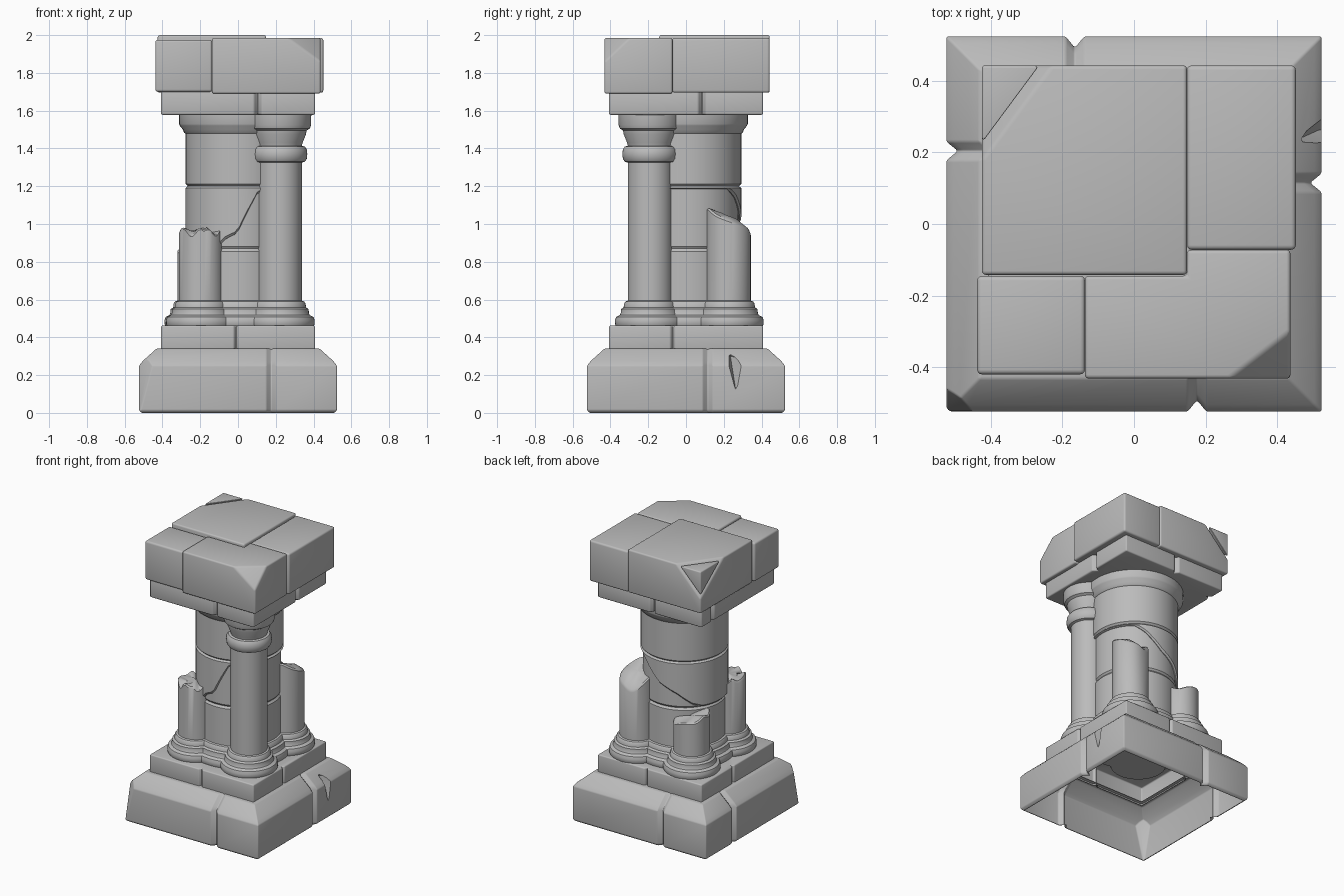
import bpy, bmesh, math
from mathutils import Vector

if "Cube" in bpy.data.objects:
    bpy.data.objects.remove(bpy.data.objects["Cube"])

STONE = bpy.data.materials.new("grey stone")
STONE.use_nodes = True
STONE.diffuse_color = (0.5, 0.5, 0.5, 1)
STONE.node_tree.nodes["Principled BSDF"].inputs["Base Color"].default_value = (0.5, 0.5, 0.5, 1)
PARTS = []


def finish(name, bm, bevel=0, cutter=None, drop=None):
    """Turn a bmesh into an object, bake its bevel and cut, open its caps."""
    bmesh.ops.recalc_face_normals(bm, faces=bm.faces)
    mesh = bpy.data.meshes.new(name)
    bm.to_mesh(mesh)
    bm.free()
    mesh.materials.append(STONE)
    ob = bpy.data.objects.new(name, mesh)
    bpy.context.collection.objects.link(ob)
    if bevel:
        mod = ob.modifiers.new("worn edges", "BEVEL")
        mod.width, mod.segments, mod.limit_method = bevel, 3, "ANGLE"
        mod.angle_limit = math.radians(28)
    if cutter:
        mod = ob.modifiers.new("gouge", "BOOLEAN")
        mod.operation, mod.object, mod.solver = "DIFFERENCE", cutter, "EXACT"
    if ob.modifiers:
        graph = bpy.context.evaluated_depsgraph_get()
        baked = bpy.data.meshes.new_from_object(ob.evaluated_get(graph))
        ob.modifiers.clear()
        ob.data = baked
    if drop:
        bm = bmesh.new()
        bm.from_mesh(ob.data)
        faces = [f for f in bm.faces if f.calc_area() > 0.3 and drop(f.normal.z)]
        bmesh.ops.delete(bm, geom=faces, context="FACES")
        bm.to_mesh(ob.data)
        bm.free()
    PARTS.append(ob)
    return ob


def loft(rings):
    """Closed solid through equal-length rings of points."""
    bm = bmesh.new()
    rows = [[bm.verts.new(p) for p in ring] for ring in rings]
    n = len(rows[0])
    for a, b in zip(rows, rows[1:]):
        for i in range(n):
            j = (i + 1) % n
            bm.faces.new((a[i], a[j], b[j], b[i]))
    bm.faces.new(rows[0][::-1])
    bm.faces.new(rows[-1])
    return bm


def slice_off(bm, point, normal):
    """Remove everything on the normal side of a plane and close the cut."""
    bmesh.ops.bisect_plane(bm, geom=bm.verts[:] + bm.edges[:] + bm.faces[:],
                           plane_co=point, plane_no=normal, clear_outer=True)
    bmesh.ops.holes_fill(bm, edges=[e for e in bm.edges if e.is_boundary])


def plane(a, b, c, outside):
    a, b, c = Vector(a), Vector(b), Vector(c)
    n = (b - a).cross(c - a).normalized()
    return a, (n if n.dot(Vector(outside) - a) > 0 else -n)


def course(half, joints, layers, w=0.02, d=0.03):
    """Square stone course; joints are V grooves on front, right, back, left."""
    rings = []
    for inset, z in layers:
        h, ring = half - inset, []
        for side, pos in enumerate(joints):
            pos = pos if side < 2 else -pos
            local = [(-h, -h), (pos - w, -h), (pos, -h + d), (pos + w, -h)]
            for x, y in local:
                for _ in range(side):
                    x, y = -y, x
                ring.append((x, y, z))
        rings.append(ring)
    return loft(rings)


def block(points, z0, z1):
    return loft([[(x, y, z) for x, y in points] for z in (z0, z1)])


def lathe(name, cx, cy, profile, n=48):
    """Revolved part; a height may be a function of the offset from the axis."""
    rings = []
    for r, z in profile:
        ring = []
        for i in range(n):
            t = 2 * math.pi * i / n
            x, y = r * math.cos(t), r * math.sin(t)
            ring.append((cx + x, cy + y, z(x, y) if callable(z) else z))
        rings.append(ring)
    return finish(name, loft(rings))


# Plinth: hollow, sloped, with a chipped corner and a gouge in its right side
bm = bmesh.new()
for p in [(.6, .18, .34), (.6, .27, .4), (.6, .265, .08), (.6, .37, .27), (.455, .235, .3), (.515, .262, .13)]:
    bm.verts.new(p)
bmesh.ops.convex_hull(bm, input=bm.verts)
gouge = finish("gouge_cutter", bm)
gouge.hide_render = True
bm = course(0.524, (.176, .115, -.165, .204),
            [(.014, 0), (0, .014), (0, .25), (.02, .275), (.092, .34), (.14, .342)], .026, .032)
slice_off(bm, *plane((-.524, -.45, .3), (-.44, -.524, .3), (-.515, -.515, .05), (-1, -1, .4)))
finish("plinth", bm, 0.01, gouge, lambda nz: abs(nz) > 0.99)
PARTS.remove(gouge)
bpy.data.objects.remove(gouge)

# Upper step and the slab under the cap
finish("step", course(0.408, (-.01, -.07, .03, .05), [(0, .325), (0, .462)], .012, .02),
       0.008, drop=lambda nz: nz < -0.99)
finish("slab", course(0.408, (.105, .085, -.02, .28), [(0, 1.578), (0, 1.705)]), 0.009)

# Central drum stack
CX, CY, R = 0.005, 0.01, 0.283


def moulding(r):
    """Stepped base rings around a shaft of radius r."""
    return [(r + .06, .455), (r + .067, .468), (r + .068, .49), (r + .062, .508), (r + .042, .518),
            (r + .037, .53), (r + .036, .55), (r + .022, .558), (r + .02, .578), (r + .012, .59), (r, .594)]


lathe("core_base_drum", CX, CY, moulding(.27) + [(.27, .855), (.258, .87)])
lathe("core_inner_drum", CX, CY, [(.258, .868), (.268, .882), (.268, 1.19), (.255, 1.2)])
CRACK = [(0, 1.185), (50, 1.185), (65, 1.14), (90, 1.03), (115, .97), (135, .9), (150, .875),
         (245, .875), (256, .925), (268, .95), (279, 1.06), (291, 1.165), (302, 1.185), (360, 1.185)]


def crack(lift):
    def height(x, y):
        a = math.degrees(math.atan2(y, x)) % 360
        for (a0, z0), (a1, z1) in zip(CRACK, CRACK[1:]):
            if a <= a1:
                return min(1.19, z0 + (z1 - z0) * (a - a0) / (a1 - a0) + lift)
    return height


lathe("core_cracked_drum", CX, CY,
      [(.25, crack(0)), (R - .01, crack(0)), (R, crack(.012)), (R, 1.19), (R - .012, 1.2)], 72)
lathe("core_top_drum", CX, CY,
      [(R - .012, 1.2), (R, 1.212), (R, 1.478), (R + .008, 1.484), (R + .014, 1.5), (R + .03, 1.52),
       (R + .034, 1.53), (R + .034, 1.585)])

# Corner columns: one whole, three broken
S = 0.118
lathe("whole_column", .22, -.19, moulding(S) + [
    (S, 1.325), (.134, 1.33), (.144, 1.345), (.147, 1.37), (.144, 1.395), (.134, 1.41), (S, 1.414),
    (.122, 1.43), (.14, 1.475), (.143, 1.495), (.16, 1.505), (.167, 1.525), (.168, 1.585)])


def broken_column(name, x, y, top):
    lathe(name, x, y, moulding(S) + [(S, lambda a, b: top(a, b) - .01), (S - .008, top), (.06, top), (.002, top)])


broken_column("front_broken_column", -.195, -.19,
              lambda x, y: .965 + .014 * math.sin(55 * x + 1) + .01 * math.sin(90 * x + 30 * y) - .1 * max(0, -.09 - x) * 8)
broken_column("back_tall_broken_column", .22, .225,
              lambda x, y: 1.035 - .35 * y - 3.2 * max(0, y) ** 2 + .012 * math.sin(40 * x))
broken_column("back_short_broken_column", -.203, .225,
              lambda x, y: .83 - .28 * x - .12 * y + .01 * math.sin(60 * y))

# Cap stones
finish("cap_front_left", block([(-.438, -.42), (-.137, -.42), (-.137, -.145), (-.438, -.145)], 1.7, 1.975), 0.013)

bm = block([(-.137, -.432), (.437, -.432), (.437, -.072), (.148, -.072), (.148, -.145), (-.137, -.145)],
           1.69, 1.985)
slice_off(bm, *plane((.265, -.432, 1.985), (.437, -.3, 1.985), (.437, -.432, 1.86), (.5, -.5, 2.1)))
finish("cap_front_right", bm, 0.011)

finish("cap_back_right", block([(.148, -.072), (.452, -.072), (.452, .443), (.148, .443)], 1.695, 1.985), 0.013)

# The back left stone has a cracked-off corner still in place
stone = [(-.425, -.142), (.148, -.142), (.148, .443), (-.425, .443)]
point, normal = plane((-.425, .18, 2), (-.23, .443, 2), (-.425, .443, 1.8), (-.5, .5, 2.1))
bm = block(stone, 1.695, 2)
slice_off(bm, point, normal)
finish("cap_back_left", bm, 0.011)
bm = block(stone, 1.695, 1.992)
slice_off(bm, point + normal * 0.014, -normal)
finish("cap_corner_fragment", bm, 0.008)

# Smooth shading with sharp creases
bpy.ops.object.select_all(action="DESELECT")
for ob in PARTS:
    ob.select_set(True)
bpy.context.view_layer.objects.active = PARTS[0]
bpy.ops.object.shade_smooth_by_angle(angle=math.radians(35))
